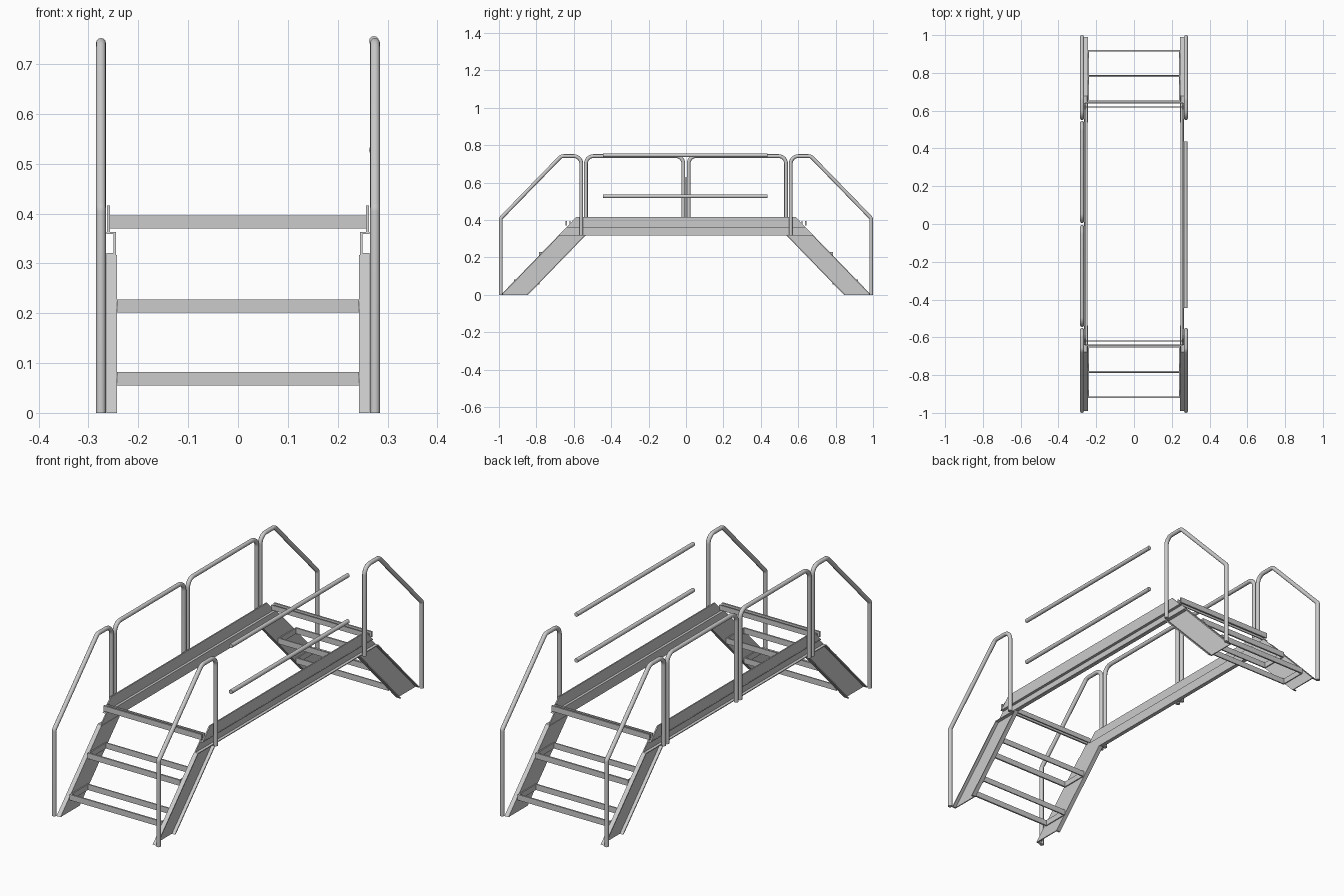
import bpy, bmesh, math
from mathutils import Vector

if "Cube" in bpy.data.objects:
    bpy.data.objects.remove(bpy.data.objects["Cube"])


def prism(name, yz, x0, x1):
    """Extrude a side outline (y, z) between two x positions."""
    bm = bmesh.new()
    a = [bm.verts.new((x0, y, z)) for y, z in yz]
    b = [bm.verts.new((x1, y, z)) for y, z in yz]
    n = len(yz)
    bm.faces.new(a)
    bm.faces.new(b[::-1])
    for i in range(n):
        bm.faces.new((a[i], b[i], b[(i + 1) % n], a[(i + 1) % n]))
    bmesh.ops.recalc_face_normals(bm, faces=bm.faces)
    me = bpy.data.meshes.new(name)
    bm.to_mesh(me)
    bm.free()
    ob = bpy.data.objects.new(name, me)
    bpy.context.collection.objects.link(ob)
    return ob


def box(name, x0, x1, y0, y1, z0, z1):
    return prism(name, [(y0, z0), (y1, z0), (y1, z1), (y0, z1)], x0, x1)


def tube(name, x, path, radius=0.01):
    """Round tube along (y, z, bend radius) points."""
    p = [Vector((x, y, z)) for y, z, _ in path]
    out = [p[0]]
    for i in range(1, len(p) - 1):
        r = path[i][2]
        u, v = (p[i - 1] - p[i]).normalized(), (p[i + 1] - p[i]).normalized()
        d = r / math.tan(u.angle(v) / 2)
        a, b = p[i] + u * d, p[i] + v * d
        c = p[i] + (u + v).normalized() * r / math.sin(u.angle(v) / 2)
        for k in range(7):
            out.append(c + (a - c).lerp(b - c, k / 6).normalized() * r)
    out.append(p[-1])
    cu = bpy.data.curves.new(name, 'CURVE')
    cu.dimensions = '3D'
    cu.bevel_depth = radius
    cu.bevel_resolution = 4
    cu.use_fill_caps = True
    sp = cu.splines.new('POLY')
    sp.points.add(len(out) - 1)
    for q, c in zip(sp.points, out):
        q.co = (*c, 1)
    ob = bpy.data.objects.new(name, cu)
    bpy.context.collection.objects.link(ob)
    bpy.ops.object.select_all(action='DESELECT')
    ob.select_set(True)
    bpy.context.view_layer.objects.active = ob
    bpy.ops.object.convert(target='MESH')
    bpy.ops.object.shade_smooth_by_angle(angle=math.radians(40))


def front_y(z):
    """Distance of the sloped stair edge from the centre at height z."""
    return 0.99 - 0.97 * z


def slope_strip(e, off0, off1, z0, z1):
    return [(e * (front_y(z0) - off0), z0), (e * (front_y(z0) - off1), z0),
            (e * (front_y(z1) - off1), z1), (e * (front_y(z1) - off0), z1)]


def span(z0, z1):
    return [(-front_y(z0), z0), (front_y(z0), z0), (front_y(z1), z1), (-front_y(z1), z1)]


ZB, ZL, ZT = 0.317, 0.363, 0.416   # beam bottom, ledge, kick plate top

for s, side in ((-1, "left"), (1, "right")):
    # platform beam: outward-facing channel with kick plate above
    prism(f"beam_web_{side}", span(ZB, ZL), s * 0.245, s * 0.25)
    prism(f"beam_flange_{side}", span(ZB, ZB + 0.004), s * 0.245, s * 0.264)
    prism(f"beam_ledge_{side}", span(ZL - 0.004, ZL), s * 0.245, s * 0.264)
    prism(f"kick_plate_{side}", span(ZL, ZT), s * 0.257, s * 0.263)

    for e, end in ((-1, "front"), (1, "back")):
        # sloped stair stringer: web with two outward flanges
        prism(f"stringer_web_{end}_{side}", slope_strip(e, 0, 0.145, 0, ZB), s * 0.243, s * 0.248)
        prism(f"stringer_upper_flange_{end}_{side}", slope_strip(e, 0, 0.007, 0, ZB), s * 0.243, s * 0.264)
        prism(f"stringer_lower_flange_{end}_{side}", slope_strip(e, 0.138, 0.145, 0, ZB), s * 0.243, s * 0.264)
        # stair handrail
        tube(f"stair_handrail_{end}_{side}", s * 0.275,
             [(e * 0.99, 0, 0), (e * 0.99, 0.41, 0.015), (e * 0.667, 0.742, 0.03),
              (e * 0.56, 0.742, 0.04), (e * 0.56, 0.317, 0)])

for e, end in ((-1, "front"), (1, "back")):
    # open tread frames
    for i, (y, z) in enumerate(((0.92, 0.055), (0.785, 0.201))):
        yb, zt = y - 0.13, z + 0.027
        n = f"tread_{end}_{i + 1}"
        box(n + "_nosing", -0.243, 0.243, e * y, e * (y - 0.008), z, zt)
        box(n + "_rear_bar", -0.243, 0.243, e * yb, e * (yb - 0.006), z, zt)
        for s in (-1, 1):
            box(n + "_side_bar", s * 0.243, s * 0.238, e * y, e * (yb - 0.006), z, zt)
    # platform edge bars
    box(f"platform_nosing_{end}", -0.258, 0.258, e * 0.645, e * 0.637, 0.37, 0.396)
    box(f"platform_edge_bar_{end}", -0.258, 0.258, e * 0.623, e * 0.618, 0.37, 0.394)

    # left platform guard hoops
    tube(f"platform_guard_left_{end}", -0.275,
         [(e * 0.535, 0.317, 0), (e * 0.535, 0.742, 0.04),
          (e * 0.014, 0.742, 0.04), (e * 0.014, 0.317, 0)])

# right platform straight rails
for n, z in (("top", 0.746), ("middle", 0.527)):
    tube(f"platform_rail_right_{n}", 0.273, [(-0.445, z, 0), (0.437, z, 0)])
